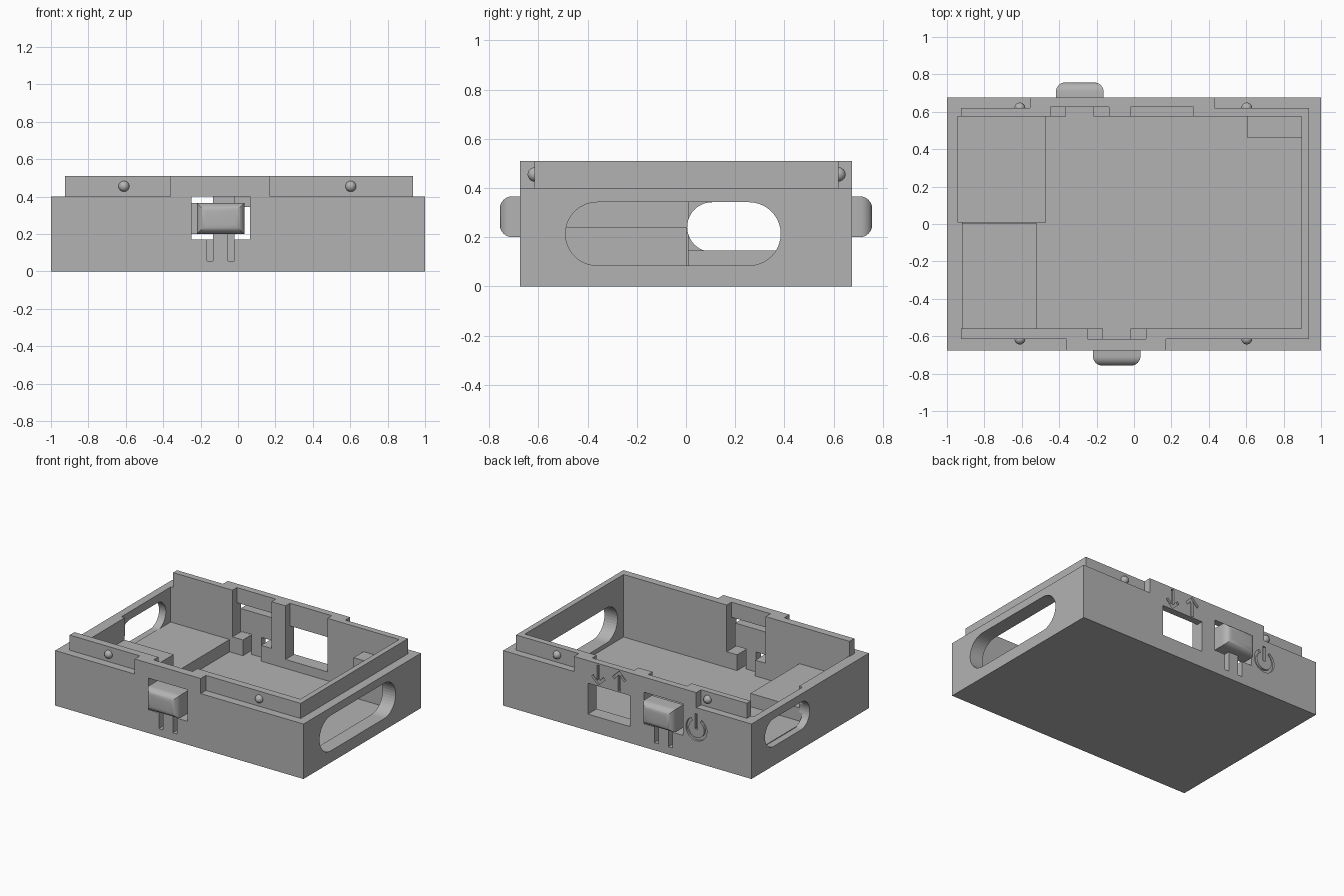
import bpy, bmesh, math
from mathutils import Vector

if "Cube" in bpy.data.objects:
    bpy.data.objects.remove(bpy.data.objects["Cube"], do_unlink=True)

grey = bpy.data.materials.new("plain grey")
grey.use_nodes = True
COLOUR = (0.45, 0.45, 0.45, 1)
grey.diffuse_color = COLOUR
grey.node_tree.nodes["Principled BSDF"].inputs["Base Color"].default_value = COLOUR


def finish(name, bm):
    bmesh.ops.recalc_face_normals(bm, faces=bm.faces)
    mesh = bpy.data.meshes.new(name)
    bm.to_mesh(mesh)
    bm.free()
    mesh.materials.append(grey)
    ob = bpy.data.objects.new(name, mesh)
    bpy.context.collection.objects.link(ob)
    return ob


def prism(name, outline, axis, a, b):
    """Extrude a 2D outline along x (outline is y, z) or y (outline is x, z)."""
    def place(p, d):
        return (d, p[0], p[1]) if axis == "x" else (p[0], d, p[1])
    bm = bmesh.new()
    face = bm.faces.new([bm.verts.new(place(p, a)) for p in outline])
    out = bmesh.ops.extrude_face_region(bm, geom=[face])["geom"]
    shift = Vector(place((0, 0), b - a))
    bmesh.ops.translate(bm, verts=[v for v in out if isinstance(v, bmesh.types.BMVert)], vec=shift)
    return finish(name, bm)


def box(name, x, y, z):
    return prism(name, [(x[0], z[0]), (x[1], z[0]), (x[1], z[1]), (x[0], z[1])], "y", y[0], y[1])


def arc(cx, cy, r, start, end, n):
    return [(cx + r * math.cos(math.radians(start + (end - start) * i / n)),
             cy + r * math.sin(math.radians(start + (end - start) * i / n))) for i in range(n + 1)]


def slot_outline(y, z):
    r = (z[1] - z[0]) / 2
    mid = z[0] + r
    return arc(y[1] - r, mid, r, -90, 90, 20) + arc(y[0] + r, mid, r, 90, 270, 20)


def combine(target, tool, op="DIFFERENCE"):
    mod = target.modifiers.new("combine", "BOOLEAN")
    mod.operation, mod.solver, mod.object = op, "EXACT", tool
    bpy.context.view_layer.objects.active = target
    bpy.ops.object.modifier_apply(modifier=mod.name)
    bpy.data.objects.remove(tool, do_unlink=True)


def cut(x, y, z):
    combine(case, box("cutter", x, y, z))


# Case body: outer block, stepped lip, flush raised tabs front and back
case = box("case_body", (-1, 1), (-0.675, 0.675), (0, 0.4))
combine(case, box("lip", (-0.925, 0.935), (-0.615, 0.62), (0.3, 0.51)), "UNION")
combine(case, box("front_tab", (-0.36, 0.172), (-0.675, -0.5), (0.3, 0.51)), "UNION")
combine(case, box("back_tab", (-0.555, 0.43), (0.5, 0.675), (0.3, 0.51)), "UNION")

# Cavity, open on the lip's right-hand end
FLOOR = 0.055
cut((-0.918, 0.895), (-0.56, 0.575), (FLOOR, 0.7))
cut((-1.1, -0.5), (-0.56, 0.575), (0.4, 0.7))
cut((-0.945, -0.8), (0.01, 0.575), (0.1, 0.7))

# Rounded openings in the two ends
combine(case, prism("cutter", slot_outline((-0.49, 0.385), (0.085, 0.342)), "x", 0.8, 1.1))
combine(case, prism("cutter", slot_outline((0.005, 0.52), (0.14, 0.342)), "x", -1.1, -0.85))


def button(name, cx, side, inner, recess):
    """Push button on a flexible tongue, set in a recessed wall opening."""
    def ys(a, b):
        return tuple(sorted((side * a, side * b)))
    wide = (cx - 0.157, cx + 0.157)
    cut(wide, ys(inner - 0.1, recess), (0.17, 0.7))
    cut((cx - 0.073, cx + 0.073), ys(inner - 0.1, recess), (FLOOR, 0.3))
    cut(wide, ys(recess - 0.03, 0.8), (0.17, 0.4))
    for s in (-1, 1):
        cut(tuple(sorted((cx + s * 0.04, cx + s * 0.073))), ys(recess - 0.03, 0.8), (FLOOR, 0.25))
    box(name + "_tongue", (cx - 0.04, cx + 0.04), ys(recess, 0.675), (0.16, 0.22))
    # Cap: rectangular rings shrinking along a quarter circle
    r = 0.05
    rings = [(recess, 0)] + [(0.707 + r * math.sin(t), r * (1 - math.cos(t)))
                             for t in [math.pi / 2 * i / 8 for i in range(9)]]
    bm = bmesh.new()
    loops = []
    for y, inset in rings:
        w, h = 0.127 - inset, 0.083 - inset
        loops.append([bm.verts.new((cx + a * w, side * y, 0.283 + b * h))
                      for a, b in ((-1, -1), (1, -1), (1, 1), (-1, 1))])
    for lo, hi in zip(loops, loops[1:]):
        for i in range(4):
            j = (i + 1) % 4
            bm.faces.new((lo[i], lo[j], hi[j], hi[i]))
    bm.faces.new(loops[0])
    bm.faces.new(loops[-1])
    smooth(finish(name + "_cap", bm))


def smooth(ob):
    bpy.ops.object.select_all(action="DESELECT")
    ob.select_set(True)
    bpy.context.view_layer.objects.active = ob
    bpy.ops.object.shade_smooth_by_angle(angle=math.radians(30))


button("front_button", -0.0925, -1, 0.56, 0.615)
button("back_button", -0.29, 1, 0.575, 0.625)

# Square window in the back wall with its inner recess
WINDOW = (-0.02, 0.317)
cut(WINDOW, (0.5, 0.625), (0.12, 0.7))
cut(WINDOW, (0.6, 0.8), (0.12, 0.345))

# Engraved arrows and power mark on the back
ENGRAVE = (0.66, 0.75)


def engrave(outline):
    combine(case, prism("cutter", outline, "y", *ENGRAVE))


def arrow(cx, cz, d):
    pts = [(-0.01, -0.07), (0.01, -0.07), (0.01, 0.04), (0.04, 0.008), (0.055, 0.022),
           (0, 0.075), (-0.055, 0.022), (-0.04, 0.008), (-0.01, 0.04)]
    engrave([(cx + x, cz + d * z) for x, z in pts])


arrow(0.234, 0.427, -1)
arrow(0.065, 0.425, 1)
PX, PZ = -0.556, 0.245
engrave(arc(PX, PZ, 0.085, 120, 420, 24) + arc(PX, PZ, 0.063, 420, 120, 24))
engrave([(PX + x, PZ + z) for x, z in ((-0.011, 0), (0.011, 0), (0.011, 0.11), (-0.011, 0.11))])

# Internal platforms and corner post
box("low_platform", (-0.95, -0.47), (0.008, 0.58), (0.04, 0.145))
box("high_platform", (-0.925, -0.522), (-0.57, 0.005), (0.04, 0.24))
box("corner_post", (0.608, 0.9), (0.46, 0.58), (0.04, 0.345))

# Snap bumps on the lip
for label, y in (("front", -0.615), ("back", 0.62)):
    for side, x in (("right", -0.61), ("left", 0.603)):
        bm = bmesh.new()
        bmesh.ops.create_uvsphere(bm, u_segments=24, v_segments=12, radius=0.029)
        bmesh.ops.translate(bm, verts=bm.verts, vec=(x, y, 0.455))
        smooth(finish(f"{label}_{side}_snap_bump", bm))
